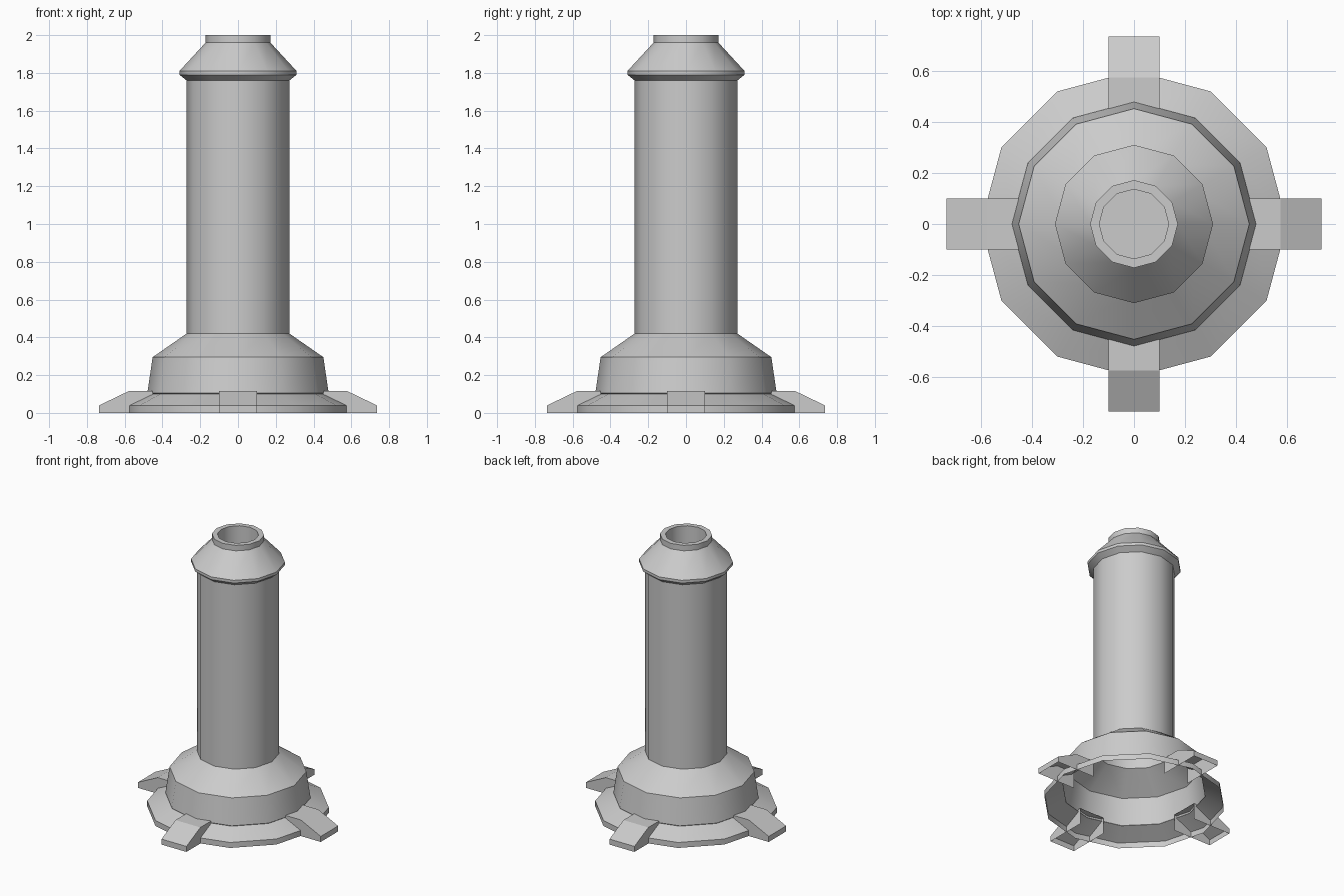
import bpy, bmesh, math
from mathutils import Matrix

SIDES = 12

cube = bpy.data.objects.get("Cube")
if cube:
    bpy.data.objects.remove(cube, do_unlink=True)

grey = bpy.data.materials.new("plain_grey")
grey.use_nodes = True
colour = (0.6, 0.6, 0.6, 1)
grey.diffuse_color = colour
grey.node_tree.nodes["Principled BSDF"].inputs["Base Color"].default_value = colour


def finish(name, bm, smooth=True):
    mesh = bpy.data.meshes.new(name)
    bm.to_mesh(mesh)
    bm.free()
    mesh.materials.append(grey)
    obj = bpy.data.objects.new(name, mesh)
    bpy.context.collection.objects.link(obj)
    if smooth:
        bpy.ops.object.select_all(action='DESELECT')
        obj.select_set(True)
        bpy.context.view_layer.objects.active = obj
        bpy.ops.object.shade_smooth_by_angle(angle=math.radians(35))
    return obj


def lathe(name, profile, close_end=False):
    """Turn (radius, z) points listed bottom-up along the outside."""
    bm = bmesh.new()
    rings = [[bm.verts.new((r * math.cos(a), r * math.sin(a), z))
              for a in (math.tau * i / SIDES for i in range(SIDES))]
             for r, z in profile]
    for low, high in zip(rings, rings[1:]):
        for i in range(SIDES):
            j = (i + 1) % SIDES
            bm.faces.new((low[i], low[j], high[j], high[i]))
    if close_end:
        bm.faces.new(rings[-1])
    return finish(name, bm)


# Hollow base: flange, skirt and sloping shoulder, open underneath
lathe("base", [(0.6, 0), (0.6, 0.04), (0.475, 0.1), (0.48, 0.105),
               (0.452, 0.295), (0.272, 0.42)])

# Column
lathe("column", [(0.272, 0.42), (0.272, 1.76)])

# Flared cap with a recessed spout
lathe("cap", [(0.272, 1.76), (0.31, 1.79), (0.31, 1.81), (0.172, 1.96),
              (0.172, 2.0), (0.136, 2.0), (0.136, 1.7)], close_end=True)

# Four wedge feet, open underneath and at the inner end
outline = [(0.43, 0), (0.735, 0), (0.735, 0.04), (0.575, 0.117), (0.43, 0.117)]
for k, side in enumerate(("left", "back", "right", "front")):
    bm = bmesh.new()
    a, b = [[bm.verts.new((x, y, z)) for x, z in outline] for y in (-0.1, 0.1)]
    bm.faces.new(a)
    bm.faces.new(b[::-1])
    for i in (1, 2, 3):
        bm.faces.new((a[i + 1], a[i], b[i], b[i + 1]))
    bmesh.ops.recalc_face_normals(bm, faces=bm.faces)
    bm.transform(Matrix.Rotation(k * math.pi / 2, 4, 'Z'))
    finish(side + "_foot", bm, smooth=False)
